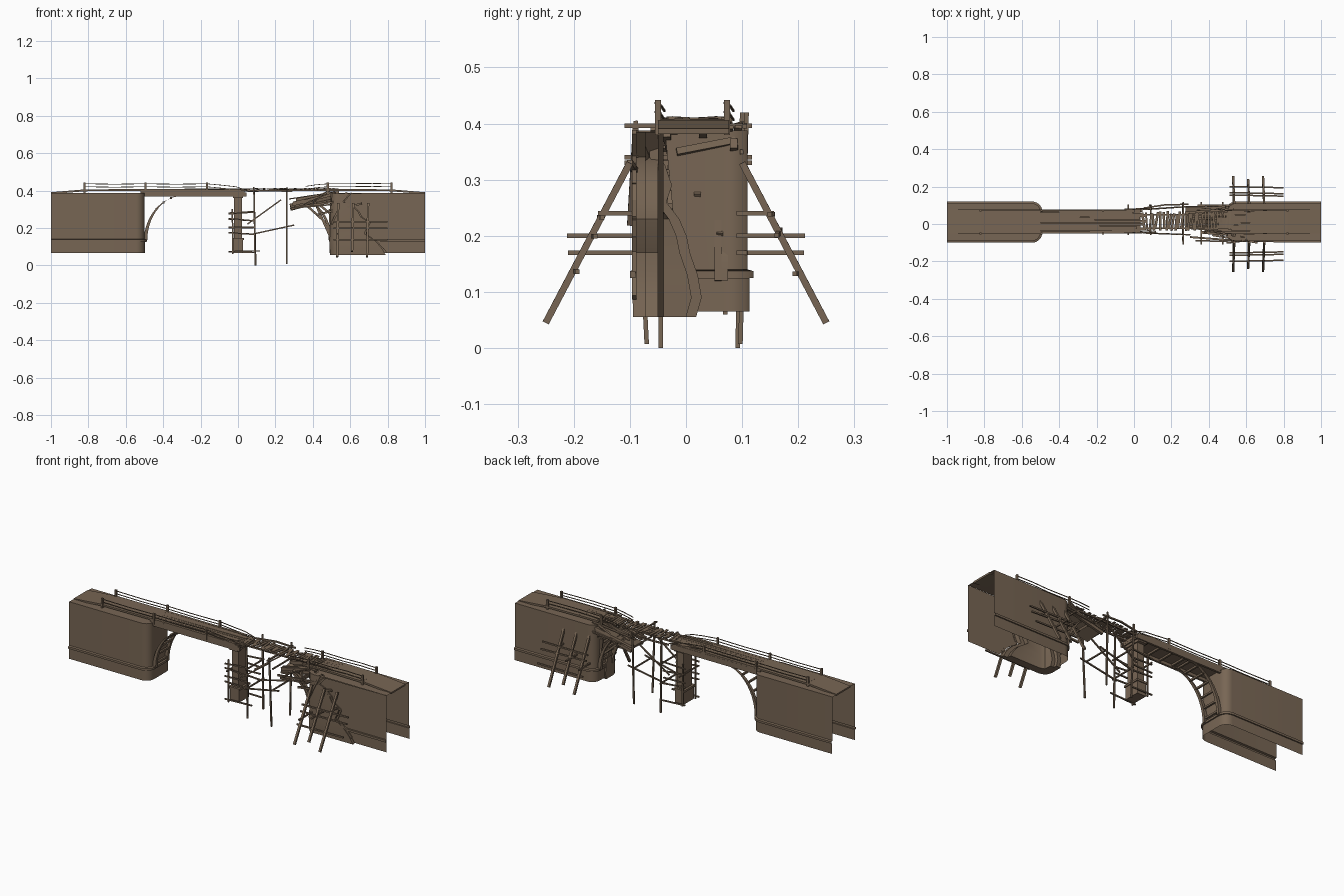
import bpy, bmesh, math, random
from mathutils import Vector, Matrix

random.seed(4)
R = random.uniform
mat = bpy.data.materials.new("weathered brown")
mat.diffuse_color = (0.187, 0.133, 0.089, 1)
Y0, Y1 = -0.09, 0.11            # abutment side walls
D0, D1 = -0.05, 0.077           # deck sides


def finish(name, bm, smooth=False):
    me = bpy.data.meshes.new(name)
    bm.to_mesh(me)
    bm.free()
    me.materials.append(mat)
    ob = bpy.data.objects.new(name, me)
    bpy.context.collection.objects.link(ob)
    if smooth:
        bpy.context.view_layer.objects.active = ob
        ob.select_set(True)
        bpy.ops.object.shade_smooth_by_angle(angle=math.radians(35))
        ob.select_set(False)
    return ob


def add_beam(bm, a, b, w, h=None, roll=0):
    """Square timber from a to b: w across y or x, h the other way."""
    a, b = Vector(a), Vector(b)
    d = b - a
    side = Vector((0, 1, 0)) if abs(d.normalized().y) < 0.9 else Vector((1, 0, 0))
    z = d.normalized()
    x = z.cross(side).normalized()
    y = z.cross(x)
    rot = Matrix((x, y, z)).transposed().to_4x4()
    m = Matrix.Translation((a + b) / 2) @ rot @ Matrix.Rotation(roll, 4, 'Z')
    m = m @ Matrix.Diagonal((h or w, w, d.length, 1))
    bmesh.ops.create_cube(bm, size=1, matrix=m)


def beams(name, items, w, h=None, roll=0):
    bm = bmesh.new()
    for a, b in items:
        add_beam(bm, a, b, w, h, roll)
    return finish(name, bm)


def chain(pts):
    return list(zip(pts[:-1], pts[1:]))


def box(name, x0, x1, y0, y1, z0, z1):
    beams(name, [((x0, (y0 + y1) / 2, (z0 + z1) / 2), (x1, (y0 + y1) / 2, (z0 + z1) / 2))], y1 - y0, z1 - z0)


def loft(name, rings, closed=False, cap=False, smooth=True):
    bm = bmesh.new()
    vs = [[bm.verts.new(p) for p in r] for r in rings]
    n = len(vs[0])
    for r, s in chain(vs):
        for i in range(n if closed else n - 1):
            j = (i + 1) % n
            bm.faces.new((r[i], r[j], s[j], s[i]))
    if cap:
        bm.faces.new(vs[0][::-1])
        bm.faces.new(vs[-1])
        bmesh.ops.recalc_face_normals(bm, faces=bm.faces[:])
    return finish(name, bm, smooth)


def sheet(name, pts):
    bm = bmesh.new()
    bm.faces.new([bm.verts.new(p) for p in pts])
    return finish(name, bm)


def arc(cx, cy, r, a0, a1, n=7):
    return [(cx + r * math.cos(math.radians(a0 + (a1 - a0) * i / n)),
             cy + r * math.sin(math.radians(a0 + (a1 - a0) * i / n))) for i in range(n + 1)]


# wall section: height and outward offset, with a ledge over the base
SECTION = [(0.065, 0.003), (0.125, 0.003), (0.125, 0.01), (0.137, 0.01), (0.14, 0), (0.388, 0)]

# left abutment: open-ended shell with rounded nose
rings = []
for z, o in SECTION:
    r = 0.045
    plan = [(-1, Y0 - o)] + arc(-0.5 - r, Y0 + r, r + o, -90, 0) + arc(-0.5 - r, Y1 - r, r + o, 0, 90) + [(-1, Y1 + o)]
    rings.append([(x, y, z) for x, y in plan])
loft("left_abutment_walls", rings)
sheet("left_abutment_top", rings[-1])

# right abutment: sound back wall and half of its nose
rings = []
for z, o in SECTION:
    plan = [(1, Y1 + o)] + arc(0.545, Y1 - 0.045, 0.045 + o, 90, 180) + [(0.5 - o, -0.005 - 0.1 * (z - 0.06))]
    rings.append([(x, y, z) for x, y in plan])
loft("right_abutment_back_wall", rings)

# broken corner: height, ragged edge along x, ragged edge along y
BREAK = [(0.055, 0.79, 0.015), (0.09, 0.77, 0.025), (0.13, 0.735, 0.018), (0.17, 0.675, 0.004),
         (0.20, 0.69, -0.002), (0.23, 0.70, -0.015), (0.26, 0.655, -0.038), (0.29, 0.64, -0.028),
         (0.325, 0.60, -0.04), (0.34, 0.56, -0.05), (0.385, 0.60, -0.052)]
front = [(1, Y0, 0.388)] + [(x + 0.008, Y0, max(z, 0.065)) for z, x, y in BREAK[::-1]] + [(1, Y0, 0.065)]
sheet("right_abutment_front_wall", front)
beams("right_abutment_front_ledge", [((0.745, Y0 - 0.005, 0.131), (1, Y0 - 0.005, 0.131))], 0.01, 0.012)


def corner(name, thick, back, bulge):
    rings = []
    for z, xe, ye in BREAK:
        o = bulge * math.sin((z - 0.055) / 0.33 * math.pi) + (0.004 if z < 0.135 else 0)
        xe, ye, t = xe - back * 1.5, ye - back, thick
        plan = [(xe, Y0 - o)] + arc(0.54, Y0 + 0.045, 0.045 + o, 270, 180, 5) + [(0.495 - o, ye)]
        plan += [(0.50 + t, ye + 0.003), (0.505 + t, Y0 + t + 0.01), (0.53 + t, Y0 + t), (xe - 0.004, Y0 + t)]
        rings.append([(x, y, z) for x, y in plan])
    return loft(name, rings, True, True)


corner("fallen_corner_facing", 0.018, 0, 0.004)
corner("fallen_corner_core", 0.04, 0.018, -0.004)
sheet("right_abutment_top", [(1, Y0, 0.388), (1, Y1, 0.388)] +
      [(x, y, 0.388) for x, y in arc(0.545, Y1 - 0.045, 0.045, 90, 180)] +
      [(0.5, -0.03, 0.388), (0.54, -0.045, 0.388), (0.55, -0.06, 0.388), (0.59, -0.07, 0.388), (0.61, Y0, 0.388)])

# cracks on the damaged front wall
beams("wall_crack_slabs", [((x + 0.012, Y0 - 0.002, z), (x2 + 0.012, Y0 - 0.002, z2))
                           for (z, x, y), (z2, x2, y2) in chain(BREAK[1:])], 0.008, 0.01)

# deck: span slab, ramps and lengthwise boards with ragged ends
box("left_span_slab", -0.52, 0.035, D0, D1, 0.385, 0.399)
for i, y in enumerate((D0 + 0.006, D1 - 0.006)):
    box(f"left_span_girder_{i}", -0.5, 0.045, y - 0.006, y + 0.006, 0.368, 0.39)
beams("left_span_crossbeams", [((x, D0, 0.379), (x, D1, 0.379)) for x in (-0.28, -0.2, -0.12, -0.04, 0.03)], 0.01)
bl, br = bmesh.new(), bmesh.new()
N = 9
w = (D1 - D0) / N
for i in range(N):
    y = D0 + (i + 0.5) * w
    for bm, s, e in ((bl, -1, 0.03 + R(-0.03, 0.04)), (br, 1, 0.49 + R(-0.06, 0.05))):
        add_beam(bm, (s, y, 0.386), (s * 0.82, y, 0.401), w, 0.01)
        mid = s * 0.5 if s < 0 else 0.62
        add_beam(bm, (s * 0.82, y, 0.401), (mid, y, 0.403), w, 0.01)
        add_beam(bm, (mid, y, 0.403), (e, y + R(-.004, .004), 0.403 + R(-.003, .004)), w * 0.96, 0.01)
finish("left_deck_boards", bl)
finish("right_deck_boards", br)


# arched ribs under both spans, joined like a ladder
def arch(name, s, a_end):
    pts = [(s * (0.29 + 0.205 * math.cos(a)), 0.125 + 0.25 * math.sin(a))
           for a in [math.radians(a_end * i / 14) for i in range(15)]]
    for i, y in enumerate((D0 + 0.01, D1 - 0.01)):
        loft(f"{name}_rib_{i}", [[(x + s * dx * 0.012, y + dy, z - dx * 0.006) for dx, dy in
             ((-0.8, -0.008), (0.8, -0.008), (0.8, 0.008), (-0.8, 0.008))] for x, z in pts], True, True)
    beams(name + "_rungs", [((x, D0 + 0.01, z), (x, D1 - 0.01, z)) for x, z in pts[1::2]], 0.01)


arch("left_arch", -1, 90)
arch("right_arch", 1, 62)
beams("right_arch_struts", [((0.5, y, 0.2), (0.34, y + 0.01, 0.345)) for y in (-0.03, 0.06)] +
      [((0.5, 0.02, 0.27), (0.38, 0.03, 0.37)), ((0.49, -0.04, 0.16), (0.41, -0.02, 0.34))], 0.012)

# collapsed span hanging from the right abutment
beams("hanging_slab", [((0.28, 0.035, 0.312), (0.51, 0.04, 0.362))], 0.115, 0.012, 0.2)
beams("hanging_girders", [((0.29, -0.02, 0.325), (0.52, -0.035, 0.385)), ((0.28, 0.09, 0.3), (0.52, 0.085, 0.365)),
                          ((0.31, 0.03, 0.35), (0.54, 0.03, 0.39))], 0.014, 0.018)
beams("loose_boards", [((R(0.27, 0.36), y, R(0.32, 0.37)), (R(0.47, 0.54), y + R(-.02, .02), R(0.375, 0.4)))
                       for y in (-0.045, -0.015, 0.0, 0.045, 0.06, 0.075)], 0.013, 0.006)
beams("hanging_plank", [((0.5, 0.057, 0.12), (0.49, 0.057, 0.30))], 0.012)
beams("slanted_wreck_timbers", [((0.3, -0.07, 0.31), (0.56, -0.09, 0.345)), ((0.42, -0.06, 0.27), (0.66, -0.1, 0.33)),
                                ((0.5, -0.1, 0.22), (0.58, -0.09, 0.39))], 0.01)

# pier with base and cap
box("pier_shaft", -0.021, 0.021, -0.025, 0.052, 0.07, 0.372)
box("pier_base", -0.028, 0.028, -0.032, 0.059, 0.065, 0.135)
box("pier_ledge", -0.033, 0.033, -0.037, 0.064, 0.135, 0.146)
box("pier_cap", -0.026, 0.028, -0.045, 0.07, 0.36, 0.374)

# pole scaffold around the pier and under the gap
beams("scaffold_poles", [((0.092, -0.045, 0), (0.085, -0.045, 0.41)), ((0.095, 0.092, 0), (0.085, 0.1, 0.42)),
                         ((0.26, -0.07, 0.007), (0.26, -0.09, 0.405)), ((0.26, 0.097, 0.007), (0.262, 0.108, 0.42)),
                         ((-0.028, -0.045, 0.06), (-0.03, -0.042, 0.3)), ((-0.028, 0.07, 0.06), (-0.03, 0.07, 0.3))], 0.008)
rails = []
for y in (-0.048, 0.078):
    for z in (0.075, 0.17, 0.205, 0.245, 0.28):
        rails.append(((-0.05, y, z + R(-.006, .006)), (0.1 + R(-.02, .02), y + 0.006, z + R(-.008, .008))))
    rails += [((0.05, y, 0.22), (0.23, y * 1.15, 0.35)), ((0.07, y, 0.165), (0.3, y * 1.2, 0.215))]
rails += [((x, -0.06, z), (x, 0.105, z)) for x, z in ((-0.03, 0.24), (0.09, 0.17), (0.09, 0.28), (0.26, 0.21), (0.26, 0.33))]
beams("scaffold_rails", rails, 0.007)
beams("gap_side_rails", [((0.05, 0.085, 0.395), (0.17, 0.103, 0.4)), ((0.17, 0.103, 0.4), (0.29, 0.105, 0.395)),
                         ((0.33, -0.09, 0.31), (0.5, -0.092, 0.325)), ((0.34, 0.1, 0.33), (0.52, 0.1, 0.35))], 0.008)
beams("gap_cross_poles", [((x, -0.11, z), (x, 0.118, z)) for x, z in ((0.262, 0.396), (0.36, 0.33), (0.475, 0.34))], 0.008)

# makeshift plank footbridge over the gap
beams("footbridge_stringers", [((0.02, y, 0.399), (0.54, y, 0.403)) for y in (-0.022, 0.05)], 0.008)
bm = bmesh.new()
x = 0.05
while x < 0.52:
    a, t = R(-0.008, 0.008), R(-0.003, 0.003)
    add_beam(bm, (x - a, -0.03 + R(-.008, .008), 0.408 - t), (x + a, 0.062 + R(-.008, .008), 0.408 + t), R(0.009, 0.014), 0.005)
    x += R(0.014, 0.021)
finish("footbridge_planks", bm)

# railing posts and sagging cords
posts = [(x, y) for x in (-0.82, -0.495, -0.165, 0.48, 0.82) for y in (D0, D1 - 0.004)]
beams("railing_posts", [((x, y, 0.38), (x, y, 0.442)) for x, y in posts], 0.011)
cords = []
for y in (D0, D1 - 0.004):
    for z in (0.42, 0.436):
        cords += chain([(-0.82, y, z), (-0.66, y, z - 0.002), (-0.495, y, z), (-0.33, y, z - 0.002), (-0.165, y, z),
                        (-0.08, y, z - 0.008), (-0.01, y + 0.004, z - 0.016), (0.05, y + 0.008, 0.4)])
        cords += chain([(0.82, y, z), (0.72, y, z + 0.002), (0.62, y - 0.004, z + 0.001), (0.48, y, z),
                        (0.42, y + 0.006, z - 0.005), (0.36, y + 0.012, z - 0.014)])
beams("railing_cords", cords, 0.0035)

# raking props with cross poles on both sides of the right abutment
props, ties = [], []
for s in (-1, 1):
    for x, y in ((0.53, 0.25), (0.61, 0.235), (0.69, 0.25)):
        props.append(((x + 0.006, s * 0.1, 0.33), (x, s * y, 0.045 + (0.25 - y) * 1.9)))
    for x, z, y in ((0.53, 0.17, 0.21), (0.61, 0.2, 0.212), (0.695, 0.24, 0.157)):
        ties.append(((x, s * 0.09, z), (x, s * y, z)))
    for z, y in ((0.235, 0.155), (0.205, 0.168), (0.132, 0.2)):
        ties.append(((0.51, s * y, z + R(-.006, .006)), (0.8, s * (y - 0.006), z + R(-.006, .006))))
beams("raking_props", props, 0.012)
beams("prop_cross_poles", ties, 0.008)
